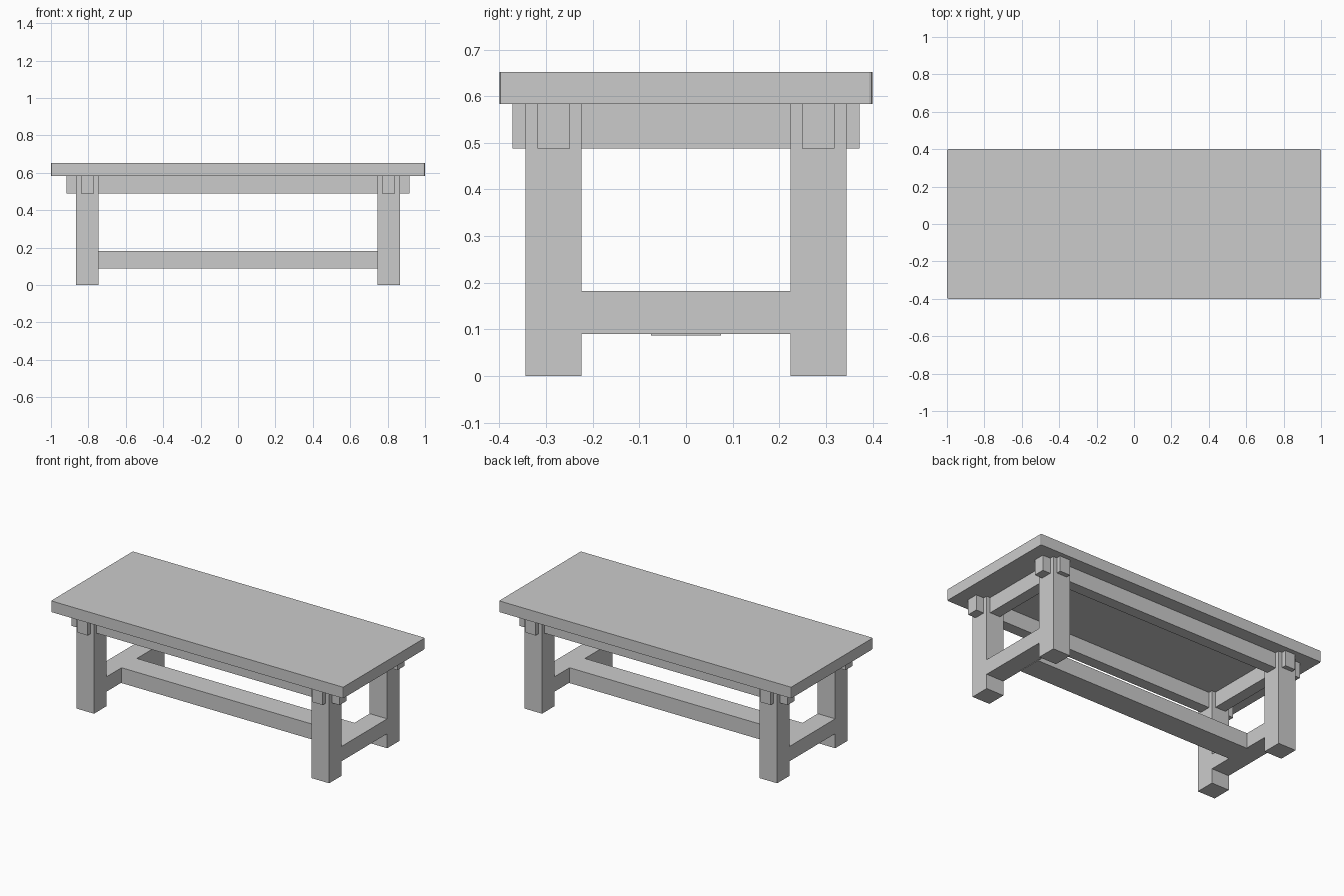
import bpy
import bmesh

if "Cube" in bpy.data.objects:
    bpy.data.objects.remove(bpy.data.objects["Cube"])


def box(name, lo, hi, corner=0.0):
    """Box from min to max corner; optional bevel on its vertical edges."""
    bm = bmesh.new()
    bmesh.ops.create_cube(bm, size=1)
    for v in bm.verts:
        v.co = [(lo[i] + hi[i]) / 2 + v.co[i] * (hi[i] - lo[i]) for i in range(3)]
    if corner:
        upright = [e for e in bm.edges
                   if abs(e.verts[0].co.z - e.verts[1].co.z) > 1e-4]
        bmesh.ops.bevel(bm, geom=upright, offset=corner, segments=2,
                        profile=0.5, affect='EDGES')
    mesh = bpy.data.meshes.new(name)
    bm.to_mesh(mesh)
    bm.free()
    obj = bpy.data.objects.new(name, mesh)
    bpy.context.collection.objects.link(obj)
    return obj


def mirror(obj, x=False, y=False):
    """Mirror across the world centre planes."""
    mod = obj.modifiers.new("mirror", 'MIRROR')
    mod.use_axis = (x, y, False)
    mod.use_mirror_merge = False


# Table top with slightly eased corners
box("table_top", (-1, -0.4, 0.583), (1, 0.4, 0.652), corner=0.008)

# Four square legs
mirror(box("legs", (0.745, 0.224, 0), (0.865, 0.344, 0.583)), x=True, y=True)

# Upper rails, passing through the legs
mirror(box("long_upper_rails", (-0.918, 0.249, 0.488), (0.918, 0.318, 0.583)), y=True)
mirror(box("short_upper_rails", (0.77, -0.372, 0.488), (0.84, 0.372, 0.583)), x=True)

# Lower stretchers: one at each end, joined by a wide central one
mirror(box("end_stretchers", (0.745, -0.224, 0.09), (0.865, 0.224, 0.182)), x=True)
box("centre_stretcher", (-0.75, -0.075, 0.087), (0.75, 0.075, 0.182))
